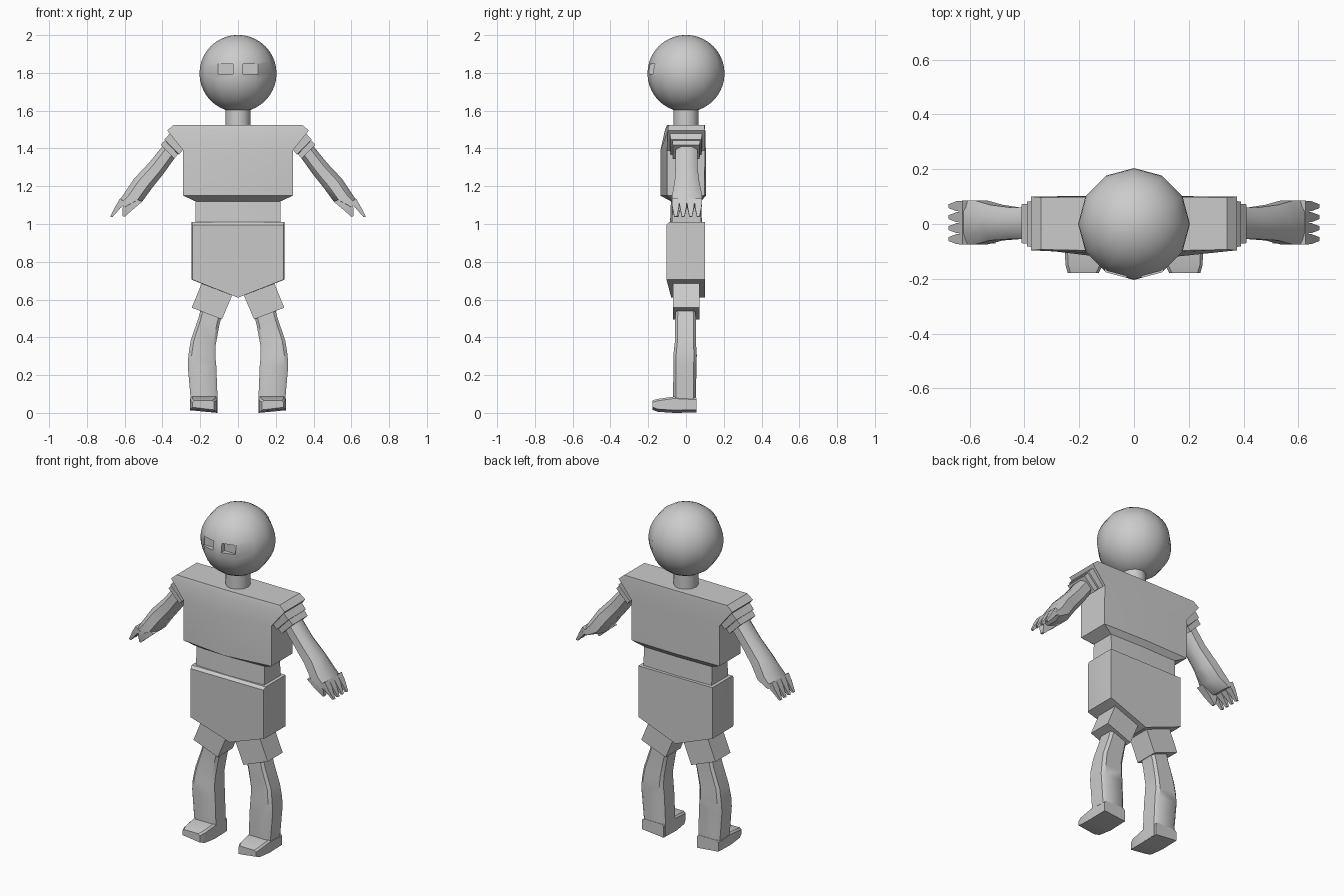
import bpy, bmesh, math

if "Cube" in bpy.data.objects:
    bpy.data.objects.remove(bpy.data.objects["Cube"])


def finish(obj, angle=40):
    bpy.ops.object.select_all(action='DESELECT')
    obj.select_set(True)
    bpy.context.view_layer.objects.active = obj
    bpy.ops.object.shade_smooth_by_angle(angle=math.radians(angle))
    return obj


def loft(name, rings, mirror=False, angle=40):
    """Skin a list of equal-length point rings and cap both ends."""
    bm = bmesh.new()
    loops = [[bm.verts.new(p) for p in r] for r in rings]
    n = len(rings[0])
    for a, b in zip(loops, loops[1:]):
        for i in range(n):
            j = (i + 1) % n
            bm.faces.new((a[i], a[j], b[j], b[i]))
    bm.faces.new(loops[0])
    bm.faces.new(loops[-1])
    bmesh.ops.recalc_face_normals(bm, faces=bm.faces)
    me = bpy.data.meshes.new(name)
    bm.to_mesh(me)
    bm.free()
    obj = bpy.data.objects.new(name, me)
    bpy.context.collection.objects.link(obj)
    if mirror:
        obj.modifiers.new("mirror", 'MIRROR').use_mirror_merge = False
    return finish(obj, angle)


def section(outer, inner, y0, y1, c=0.0):
    """Limb cross-section between two (x, z) points, y0 to y1 deep, corners cut by c."""
    def at(t, s):
        return (outer[0] + (inner[0] - outer[0]) * t, y0 + (y1 - y0) * s,
                outer[1] + (inner[1] - outer[1]) * t)
    if c == 0:
        uv = [(0, 0), (1, 0), (1, 1), (0, 1)]
    else:
        d = 1 - c
        uv = [(c, 0), (d, 0), (1, c), (1, d), (d, 1), (c, 1), (0, d), (0, c)]
    return [at(*p) for p in uv]


def hexring(z, w, front_mid, front_side, back_side, back_mid):
    return [(-w, front_side, z), (0, front_mid, z), (w, front_side, z),
            (w, back_side, z), (0, back_mid, z), (-w, back_side, z)]


# Head with two recessed rectangular eyes
bpy.ops.mesh.primitive_uv_sphere_add(segments=12, ring_count=20, radius=0.204,
                                     location=(0, 0, 1.797))
head = bpy.context.object
head.name = "head"
for s in (-1, 1):
    bpy.ops.mesh.primitive_cube_add(size=1, location=(s * 0.066, -0.215, 1.821))
    cutter = bpy.context.object
    cutter.scale = (0.078, 0.1, 0.052)
    mod = head.modifiers.new("eye_cut", 'BOOLEAN')
    mod.operation = 'DIFFERENCE'
    mod.object = cutter
    bpy.context.view_layer.objects.active = head
    bpy.ops.object.modifier_apply(modifier="eye_cut")
    bpy.data.objects.remove(cutter)
finish(head)

# Neck
bpy.ops.mesh.primitive_cylinder_add(vertices=12, radius=0.067, depth=0.13,
                                    location=(0, 0, 1.565))
bpy.context.object.name = "neck"
finish(bpy.context.object)

# Torso with waist, bowed chest and short sleeves
loft("torso", [hexring(*r) for r in (
    (0.99, 0.225, -0.085, -0.075, 0.08, 0.085),
    (1.12, 0.225, -0.08, -0.07, 0.075, 0.08),
    (1.15, 0.29, -0.135, -0.10, 0.098, 0.105),
    (1.39, 0.29, -0.135, -0.10, 0.10, 0.105),
    (1.495, 0.375, -0.112, -0.096, 0.10, 0.102),
    (1.525, 0.34, -0.10, -0.093, 0.097, 0.10))], angle=35)

# Hip block with pointed lower edge and softened top
def hip_outline(y, w, top, tip):
    return [(-w, y, top), (w, y, top), (w, y, 0.705), (0, y + tip, 0.61), (-w, y, 0.705)]

loft("hips", [hip_outline(-0.103, 0.24, 0.995, 0.025),
              hip_outline(-0.088, 0.245, 1.01, 0.02),
              hip_outline(0.1, 0.245, 1.01, 0)])

# Shorts legs
loft("shorts_leg", [section((0.17, 0.74), (0.015, 0.66), -0.07, 0.07),
                    section((0.245, 0.557), (0.085, 0.495), -0.07, 0.072)], mirror=True)

# Legs, bowed outwards
loft("leg", [section(o, i, y0, y1, 0.12) for o, i, y0, y1 in (
    ((0.19, 0.58), (0.08, 0.54), -0.055, 0.05),
    ((0.21, 0.50), (0.10, 0.46), -0.057, 0.052),
    ((0.25, 0.385), (0.118, 0.36), -0.058, 0.052),
    ((0.262, 0.31), (0.12, 0.30), -0.067, 0.057),
    ((0.266, 0.25), (0.115, 0.25), -0.067, 0.055),
    ((0.25, 0.065), (0.108, 0.07), -0.068, 0.053),
    ((0.252, 0.018), (0.108, 0.004), -0.066, 0.055))], mirror=True)

# Feet
def foot_ring(y, x0, x1, top, low):
    m = 0.01
    return [(x0, y, low), (x1, y, low + 0.014), (x1, y, top - m),
            (x1 - m, y, top), (x0 + m, y, top), (x0, y, top - m)]

loft("foot", [foot_ring(0.055, 0.11, 0.253, 0.08, 0.002),
              foot_ring(-0.065, 0.108, 0.254, 0.086, 0.0),
              foot_ring(-0.15, 0.115, 0.25, 0.074, 0.006),
              foot_ring(-0.178, 0.128, 0.242, 0.066, 0.016)], mirror=True)

# Sleeve cuffs
loft("sleeve_cuff", [section((0.36, 1.48), (0.285, 1.40), -0.085, 0.085),
                     section((0.39, 1.447), (0.312, 1.368), -0.082, 0.082),
                     section((0.387, 1.443), (0.318, 1.37), -0.072, 0.074),
                     section((0.41, 1.418), (0.337, 1.345), -0.07, 0.072)], mirror=True)

# Arms flowing into flat hands
loft("arm", [section(o, i, y0, y1, 0.25) for o, i, y0, y1 in (
    ((0.385, 1.43), (0.32, 1.37), -0.055, 0.06),
    ((0.47, 1.325), (0.395, 1.265), -0.055, 0.06),
    ((0.55, 1.24), (0.455, 1.19), -0.06, 0.07),
    ((0.60, 1.165), (0.51, 1.115), -0.074, 0.085),
    ((0.638, 1.11), (0.585, 1.085), -0.074, 0.085))], mirror=True)

# Four tapered fingers and a thumb on each hand
for k in range(4):
    y = -0.055 + 0.04 * k
    loft(f"finger_{k + 1}", [section((0.625, 1.135), (0.59, 1.11), y - 0.02, y + 0.02),
                             section((0.648, 1.095), (0.622, 1.085), y - 0.018, y + 0.018),
                             section((0.677, 1.04), (0.665, 1.036), y - 0.007, y + 0.007)],
         mirror=True)
loft("thumb", [section((0.575, 1.14), (0.505, 1.12), -0.072, -0.025),
               section((0.612, 1.085), (0.555, 1.078), -0.07, -0.03),
               section((0.61, 1.04), (0.6, 1.038), -0.06, -0.04)], mirror=True)
